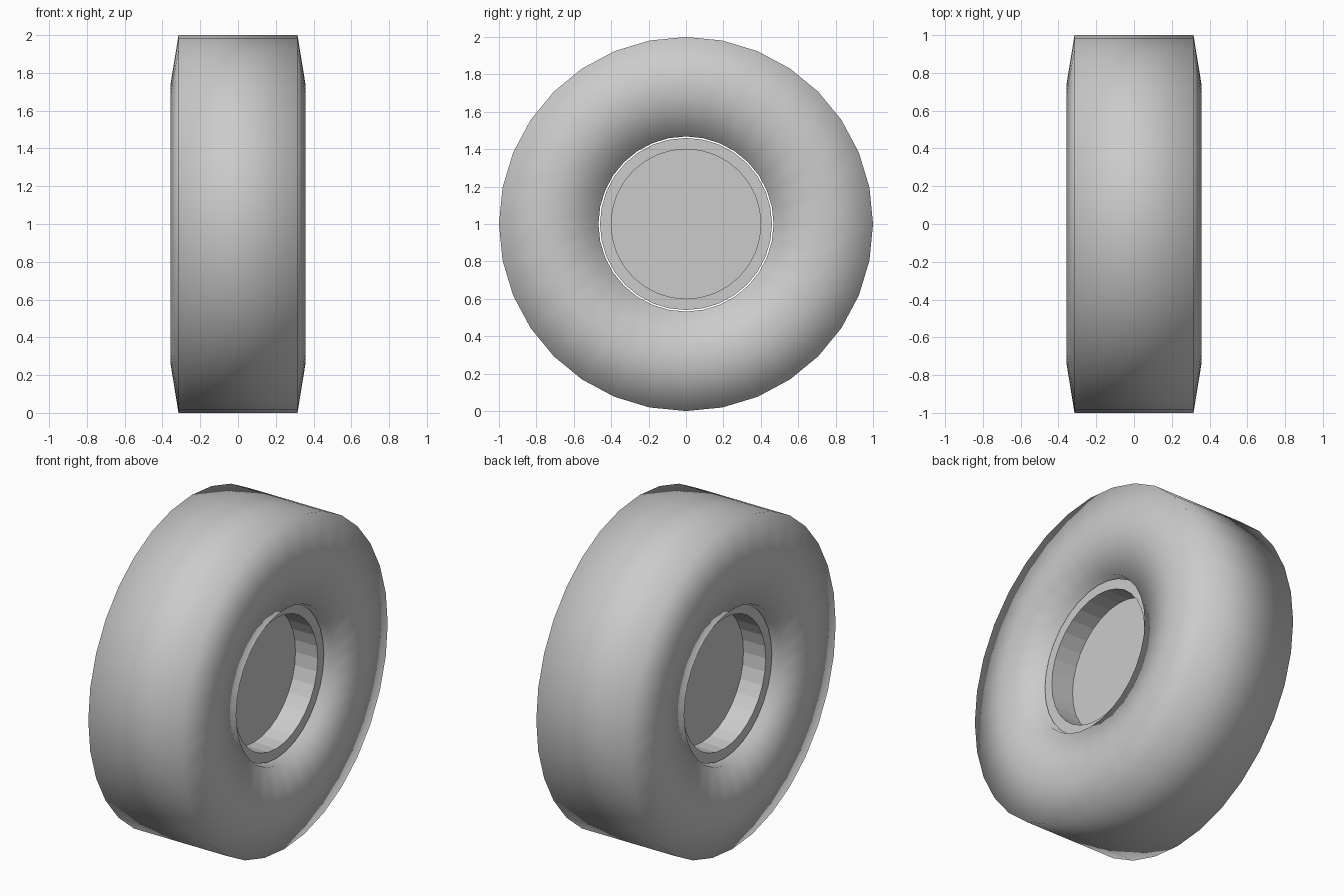
import bpy, bmesh, math

if "Cube" in bpy.data.objects:
    bpy.data.objects.remove(bpy.data.objects["Cube"])

SIDES = 32


def lathe(name, profile, closed=False, smooth=False):
    """Revolve (x, radius) points round the axle, which lies along x at z = 1."""
    bm = bmesh.new()
    rings = []
    for x, r in profile:
        if r == 0:
            rings.append([bm.verts.new((x, 0, 1))] * SIDES)
            continue
        rings.append([bm.verts.new((x, r * math.cos(2 * math.pi * i / SIDES),
                                    1 + r * math.sin(2 * math.pi * i / SIDES)))
                      for i in range(SIDES)])
    pairs = list(zip(rings, rings[1:]))
    if closed:
        pairs.append((rings[-1], rings[0]))
    for a, b in pairs:
        for i in range(SIDES):
            j = (i + 1) % SIDES
            face = bm.faces.new(list(dict.fromkeys((a[i], a[j], b[j], b[i]))))
            face.smooth = smooth
    bmesh.ops.recalc_face_normals(bm, faces=bm.faces)
    mesh = bpy.data.meshes.new(name)
    bm.to_mesh(mesh)
    bm.free()
    obj = bpy.data.objects.new(name, mesh)
    bpy.context.collection.objects.link(obj)
    return obj


def both_sides(half):
    return half + [(-x, r) for x, r in reversed(half)]


# Tyre: flat tread, gently bulging sidewalls and a straight bore
lathe("tyre", both_sides([(0.315, 0.468), (0.358, 0.735), (0.315, 1.0)]),
      closed=True, smooth=True)

# Rim: lipped drum with a recessed disc on each side
lathe("rim", both_sides([(0.11, 0), (0.11, 0.40), (0.26, 0.40), (0.26, 0.46)]))
